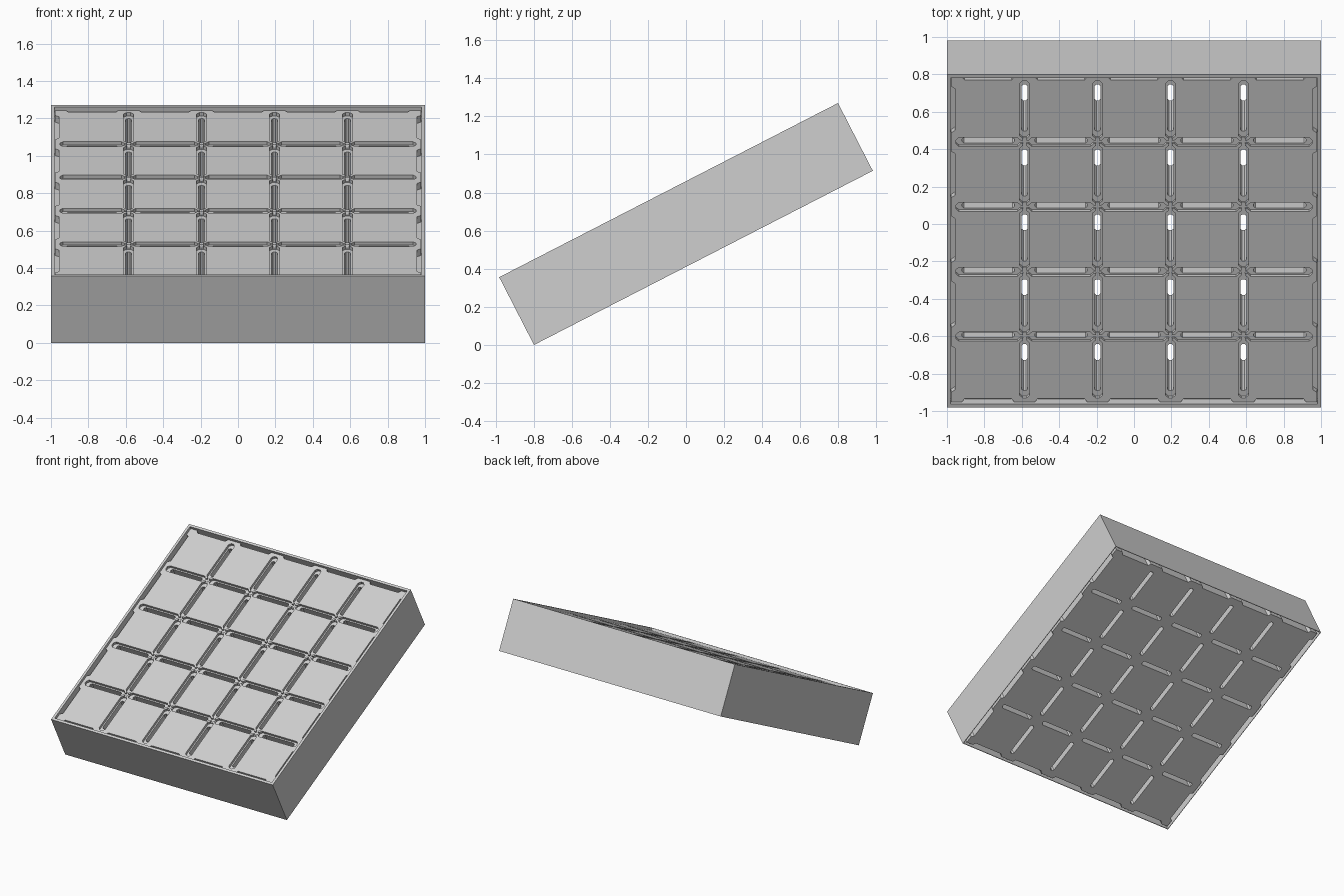
import bpy, bmesh, math
from mathutils import Matrix

cube = bpy.data.objects.get("Cube")
if cube:
    bpy.data.objects.remove(cube, do_unlink=True)

grey = bpy.data.materials.new("light_grey")
grey.use_nodes = True
grey.diffuse_color = (0.62, 0.62, 0.62, 1)
grey.node_tree.nodes["Principled BSDF"].inputs["Base Color"].default_value = grey.diffuse_color

PITCH = 0.39
LINES = [PITCH * (i - 1.5) for i in range(4)]
CELLS = [PITCH * (i - 2) for i in range(5)]
HEIGHT, DECK = 0.4, 0.38
ANGLE = math.radians(27.2)
TILT = (Matrix.Translation((0, 0, math.sin(ANGLE) + HEIGHT / 2 * math.cos(ANGLE)))
        @ Matrix.Rotation(ANGLE, 4, 'X') @ Matrix.Translation((0, 0, -HEIGHT / 2)))


def prism(bm, outline, z0, z1):
    """Upright prism over a closed 2D outline."""
    low = [bm.verts.new((x, y, z0)) for x, y in outline]
    high = [bm.verts.new((x, y, z1)) for x, y in outline]
    n = len(outline)
    bm.faces.new(low[::-1])
    bm.faces.new(high)
    for i in range(n):
        j = (i + 1) % n
        bm.faces.new((low[i], low[j], high[j], high[i]))


def bar(cx, cy, length, width, along_y):
    """Outline of a bar with chamfered ends."""
    a, b = length / 2, width / 2
    c = b * 0.6
    pts = [(a, -b + c), (a, b - c), (a - c, b), (-a + c, b),
           (-a, b - c), (-a, -b + c), (-a + c, -b), (a - c, -b)]
    if along_y:
        pts = [(-y, x) for x, y in pts]
    return [(cx + x, cy + y) for x, y in pts]


def make(name, bm):
    bmesh.ops.recalc_face_normals(bm, faces=bm.faces[:])
    mesh = bpy.data.meshes.new(name)
    bm.to_mesh(mesh)
    bm.free()
    mesh.materials.append(grey)
    ob = bpy.data.objects.new(name, mesh)
    bpy.context.collection.objects.link(ob)
    return ob


# Core block: square outline with small spacer bumps at each grid line
INNER, OUTER = 0.957, 0.978
side = [(-OUTER, OUTER), (-0.92, OUTER), (-0.905, INNER)]
for g in LINES:
    side += [(g - 0.07, INNER), (g - 0.055, OUTER), (g + 0.055, OUTER), (g + 0.07, INNER)]
side += [(0.905, INNER), (0.92, OUTER)]
outline = []
for k in range(4):
    for t, r in side:
        outline.append([(t, r), (r, -t), (-t, -r), (-r, t)][k])
bm = bmesh.new()
prism(bm, outline[::-1], 0, DECK)
core = make("core_block", bm)


def cut(outlines, z0):
    bm = bmesh.new()
    for o in outlines:
        prism(bm, o, z0, 0.5)
    cutter = make("slot_cutter", bm)
    cutter.hide_render = True
    mod = core.modifiers.new("cut", 'BOOLEAN')
    mod.operation, mod.solver, mod.object = 'DIFFERENCE', 'EXACT', cutter
    bpy.context.view_layer.objects.active = core
    bpy.ops.object.modifier_apply(modifier=mod.name)
    bpy.data.objects.remove(cutter, do_unlink=True)


def slots(length, width):
    return ([bar(g, c, length, width, True) for g in LINES for c in CELLS]
            + [bar(c, g, length, width, False) for g in LINES for c in CELLS])


# Fine grid grooves, shallow recesses, then slots right through
for along_y in (True, False):
    cut([bar(*((g, 0) if along_y else (0, g)), 1.88, 0.018, along_y) for g in LINES], 0.367)
cut(slots(0.345, 0.054), 0.36)
cut(slots(0.28, 0.033), -0.1)

# Outer frame: thin wall with thicker top rim and inner ledge
profile = [(1, 0), (1, HEIGHT), (0.98, HEIGHT), (0.98, 0.34),
           (0.95, 0.34), (0.95, 0.3), (0.996, 0.3), (0.996, 0)]
bm = bmesh.new()
rings = [[bm.verts.new((sx * r, sy * r, z)) for sx, sy in ((1, 1), (-1, 1), (-1, -1), (1, -1))]
         for r, z in profile]
for i, ring in enumerate(rings):
    nxt = rings[(i + 1) % len(rings)]
    for k in range(4):
        m = (k + 1) % 4
        bm.faces.new((ring[k], ring[m], nxt[m], nxt[k]))
frame = make("outer_frame", bm)

# Tilt the whole tray
for ob in (core, frame):
    ob.data.transform(TILT)
